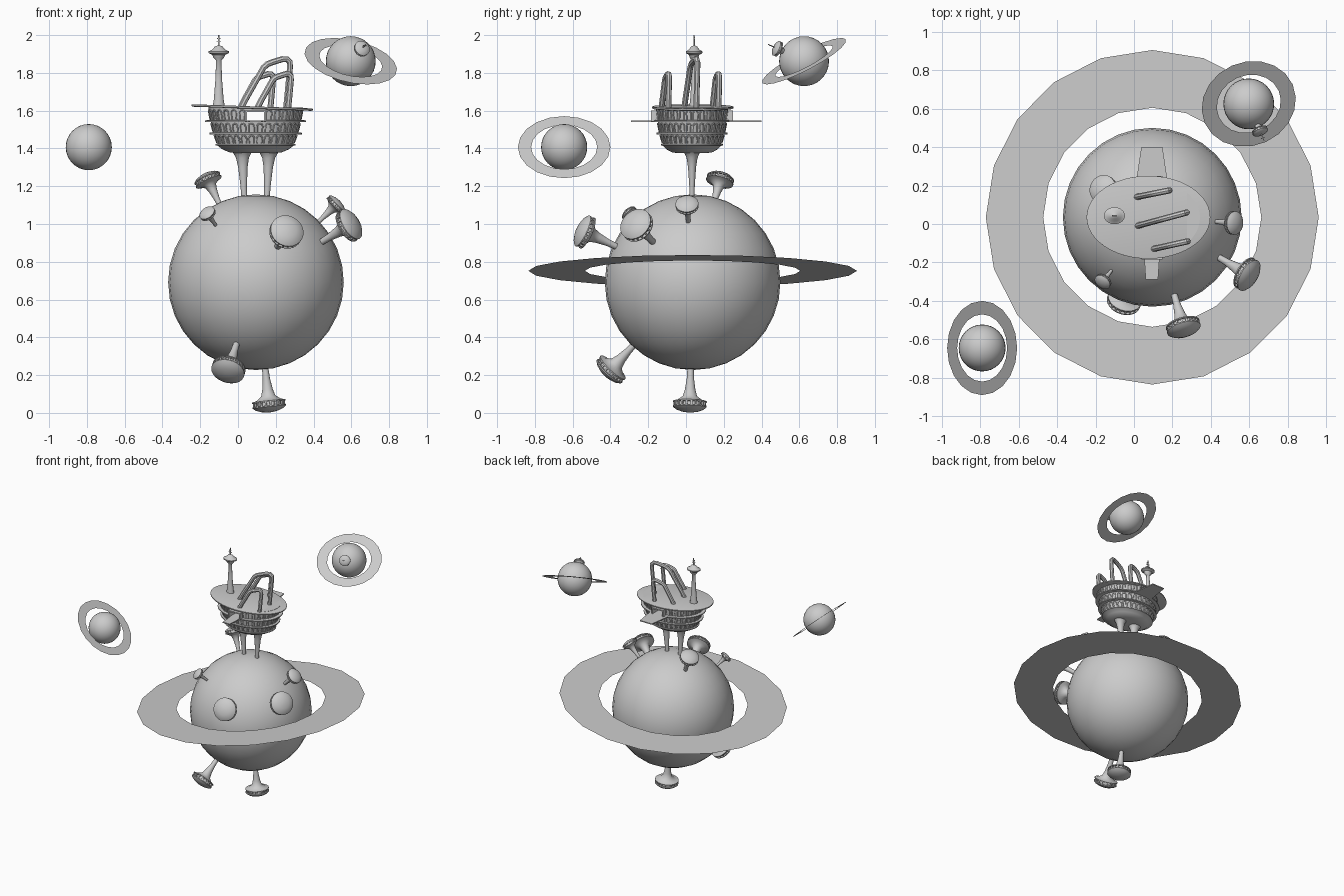
import bpy, bmesh
from math import sin, cos, pi, radians
from mathutils import Vector, Matrix

old = bpy.data.objects.get("Cube")
if old:
    bpy.data.objects.remove(old, do_unlink=True)

grey = bpy.data.materials.new("plain grey")
grey.use_nodes = True
grey.diffuse_color = (0.6, 0.6, 0.6, 1)
grey.node_tree.nodes["Principled BSDF"].inputs["Base Color"].default_value = (0.6, 0.6, 0.6, 1)


def aim(axis):
    return Vector(axis).to_track_quat('Z', 'Y').to_matrix().to_4x4()


def finish(name, mesh, matrix=None, smooth=True):
    obj = bpy.data.objects.new(name, mesh)
    bpy.context.collection.objects.link(obj)
    mesh.materials.clear()
    mesh.materials.append(grey)
    if matrix:
        mesh.transform(matrix)
    if smooth:
        bpy.ops.object.select_all(action='DESELECT')
        obj.select_set(True)
        bpy.context.view_layer.objects.active = obj
        bpy.ops.object.shade_smooth_by_angle(angle=radians(40))
    return obj


def from_bmesh(name, bm, matrix=None, smooth=True):
    bmesh.ops.recalc_face_normals(bm, faces=bm.faces)
    mesh = bpy.data.meshes.new(name)
    bm.to_mesh(mesh)
    bm.free()
    return finish(name, mesh, matrix, smooth)


def lathe(bm, profile, sides=24, sy=1.0):
    """Revolve (radius, height) points about z, capping both ends."""
    rings = [[bm.verts.new((r * cos(2 * pi * i / sides), sy * r * sin(2 * pi * i / sides), z))
              for i in range(sides)] for r, z in profile]
    for a, b in zip(rings, rings[1:]):
        for i in range(sides):
            j = (i + 1) % sides
            bm.faces.new((a[i], a[j], b[j], b[i]))
    bm.faces.new(rings[0][::-1])
    bm.faces.new(rings[-1])


def box(bm, size, matrix):
    bmesh.ops.create_cube(bm, size=1, matrix=matrix @ Matrix.Diagonal((*size, 1)))


def tubes(name, paths, radius):
    curve = bpy.data.curves.new(name, 'CURVE')
    curve.dimensions = '3D'
    curve.bevel_depth = radius
    curve.bevel_resolution = 2
    curve.use_fill_caps = True
    for pts in paths:
        s = curve.splines.new('POLY')
        s.points.add(len(pts) - 1)
        for p, co in zip(s.points, pts):
            p.co = (*co, 1)
    tmp = bpy.data.objects.new(name + "_path", curve)
    bpy.context.collection.objects.link(tmp)
    mesh = bpy.data.meshes.new_from_object(tmp.evaluated_get(bpy.context.evaluated_depsgraph_get()))
    bpy.data.objects.remove(tmp, do_unlink=True)
    return finish(name, mesh)


def planet(name, centre, radius, normal, inner, outer, ring_lift=0.0):
    bm = bmesh.new()
    bmesh.ops.create_uvsphere(bm, u_segments=32, v_segments=16, radius=radius)
    ball = from_bmesh(name, bm, Matrix.Translation(centre))
    for p in ball.data.polygons:
        p.use_smooth = True
    # flat twenty-sided ring
    bm = bmesh.new()
    loops = [[bm.verts.new((r * cos(pi * i / 10), r * sin(pi * i / 10), 0)) for i in range(20)]
             for r in (inner, outer)]
    for i in range(20):
        j = (i + 1) % 20
        bm.faces.new((loops[0][i], loops[1][i], loops[1][j], loops[0][j]))
    spot = Matrix.Translation(Vector(centre) + Vector((0, 0, ring_lift)))
    mesh = bpy.data.meshes.new(name + "_ring")
    bm.to_mesh(mesh)
    bm.free()
    finish(name + "_ring", mesh, spot @ aim(normal), False)


def pod(name, centre, offset, start, s, antenna=False):
    """Spike tower with a windowed saucer head, pointing outward along offset."""
    bm = bmesh.new()
    lathe(bm, [(.016, -.03), (.019, .05), (.028, .11), (.038, .145), (.066, .165), (.09, .171),
               (.09, .177), (.077, .178), (.077, .195), (.09, .196), (.09, .202),
               (.074, .215), (.045, .226), (.012, .231)])
    for i in range(20):
        box(bm, (.009, .009, .02), Matrix.Rotation(pi * i / 10, 4, 'Z') @ Matrix.Translation((.081, 0, .187)))
    if antenna:
        box(bm, (.01, .01, .09), Matrix.Translation((0, 0, .265)))
        box(bm, (.04, .01, .008), Matrix.Translation((0, 0, .28)))
    d = Vector(offset).normalized()
    m = Matrix.Translation(Vector(centre) + d * start) @ aim(d) @ Matrix.Scale(s, 4)
    from_bmesh(name, bm, m)


# planets with rings
MAIN, MOON_A, MOON_B = (.095, .035, .692), (-.79, -.645, 1.407), (.597, .625, 1.862)
planet("main_planet", MAIN, .465, (-.097, 0, 1), .57, .87, .06)
planet("front_moon", MOON_A, .122, (.669, 0, .743), .175, .245)
planet("back_moon", MOON_B, .132, (.2, -.45, .87), .17, .25)

# pods around the main planet and one on the back moon
for name, offset, s in (("bottom_pod", (.07, -.015, -.65), 1),
                        ("lower_front_pod", (-.145, -.43, -.46), 1),
                        ("upper_back_pod", (-.27, .155, .575), .82),
                        ("small_front_pod", (-.265, -.345, .375), .5),
                        ("front_pod", (.17, -.6, .28), 1),
                        ("left_pod", (.515, -.31, .315), 1),
                        ("upper_left_pod", (.43, -.03, .415), .68)):
    pod(name, MAIN, offset, .462, s)
pod("moon_pod", MOON_B, (.06, -.145, .068), .078, .47, True)

# station legs
CX, CY, SY = .093, .032, .77
for side in (-1, 1):
    bm = bmesh.new()
    lathe(bm, [(.014, 1.1), (.017, 1.2), (.025, 1.3), (.034, 1.35), (.05, 1.38), (.075, 1.4)], 16, .85)
    lean = Matrix.Identity(4)
    lean[0][2] = side * .045
    at = Matrix.Translation((CX + side * .06 - side * .045 * 1.14, CY, 0))
    from_bmesh("station_leg_" + ("left" if side > 0 else "right"), bm, at @ lean)

# stepped oval body
bm = bmesh.new()
lathe(bm, [(.1, 1.375), (.14, 1.38), (.175, 1.395), (.2, 1.414), (.212, 1.416), (.212, 1.423),
           (.2, 1.424), (.218, 1.474), (.245, 1.475), (.245, 1.483), (.222, 1.484),
           (.236, 1.54), (.268, 1.541), (.268, 1.549), (.238, 1.55), (.25, 1.616)], 48, SY)
body = from_bmesh("station_body", bm, Matrix.Translation((CX, CY, 0)))

# hangar tunnel cut through the body
bm = bmesh.new()
box(bm, (.09, .8, .045), Matrix.Translation((CX, CY, 1.57)))
cutter = from_bmesh("hangar_cutter", bm, None, False)
cutter.hide_render = True
cutter.hide_viewport = True
cut = body.modifiers.new("hangar", 'BOOLEAN')
cut.operation = 'DIFFERENCE'
cut.solver = 'EXACT'
cut.object = cutter
bpy.context.view_layer.update()
cut_mesh = bpy.data.meshes.new_from_object(body.evaluated_get(bpy.context.evaluated_depsgraph_get()))
body.modifiers.clear()
body.data = cut_mesh
bpy.data.objects.remove(cutter, do_unlink=True)

# hangar door frames
for y in (-.165, .23):
    bm = bmesh.new()
    for side in (-1, 1):
        box(bm, (.01, .04, .055), Matrix.Translation((CX + side * .05, y, 1.57)))
    box(bm, (.11, .04, .01), Matrix.Translation((CX, y, 1.597)))
    from_bmesh("hangar_frame", bm, None, False)

# arched window frames on each tier
arches = []
for r0, r1, low, high in ((.203, .219, 1.427, 1.468), (.224, .236, 1.486, 1.532), (.24, .25, 1.552, 1.604)):
    for i in range(32):
        a0 = 2 * pi * (i + .5) / 32
        if high > 1.6 and abs(cos(a0)) < .28:
            continue
        half, top = .014 / r0, high - .014
        steps = [(-1, low), (-1, top)] + [(-cos(t * pi / 4), top + .014 * sin(t * pi / 4)) for t in (1, 2, 3)]
        steps += [(1, top), (1, low)]
        path = []
        for u, z in steps:
            r = r0 + (r1 - r0) * (z - low) / (high - low)
            a = a0 + u * half
            path.append((CX + r * cos(a), CY + SY * r * sin(a), z))
        arches.append(path)
tubes("window_arches", arches, .004)

# tilted oval deck
bm = bmesh.new()
lathe(bm, [(.312, -.007), (.322, -.004), (.322, .004), (.312, .006)], 48, .67)
from_bmesh("station_deck", bm, Matrix.Translation((.075, .035, 1.617)) @ Matrix.Rotation(radians(2), 4, 'Y'))

# runway through the hangar, flared at the back
bm = bmesh.new()
outline = [(-.032, -.29), (.032, -.29), (.045, -.1), (.085, .2), (.055, .4), (-.055, .4), (-.085, .2), (-.045, -.1)]
face = bm.faces.new([bm.verts.new((CX + x, y, 1.54)) for x, y in outline])
out = bmesh.ops.extrude_face_region(bm, geom=[face])
bmesh.ops.translate(bm, vec=(0, 0, .008), verts=[g for g in out["geom"] if isinstance(g, bmesh.types.BMVert)])
from_bmesh("runway", bm, None, False)

# leaning pipe loops on the deck
shape = [(0, 0), (.12, .23), (.3, .54), (.46, .82), (.54, .89), (.64, .93), (.84, .99),
         (.94, .99), (1, .93), (1, .82), (.97, .5), (.92, 0)]
loops = []
for x0, x1, y0, y1, top in ((.015, .275, -.01, .06, 1.875), (.01, .185, .14, .175, 1.795), (.1, .28, -.13, -.09, 1.795)):
    loops.append([(x0 + (x1 - x0) * u, y0 + (y1 - y0) * u, 1.61 + (top - 1.61) * v) for u, v in shape])
tubes("pipe_loops", loops, .016)

# lookout tower with mast
bm = bmesh.new()
lathe(bm, [(.034, 1.61), (.026, 1.66), (.018, 1.76), (.014, 1.865), (.028, 1.88), (.034, 1.895), (.055, 1.905),
           (.055, 1.914), (.036, 1.922), (.02, 1.94), (.005, 1.945), (.004, 2.0)], 20, .8)
for z, w in ((1.965, .026), (1.982, .018)):
    box(bm, (w, .008, .004), Matrix.Translation((0, 0, z)))
from_bmesh("lookout_tower", bm, Matrix.Translation((-.102, .043, 0)))
